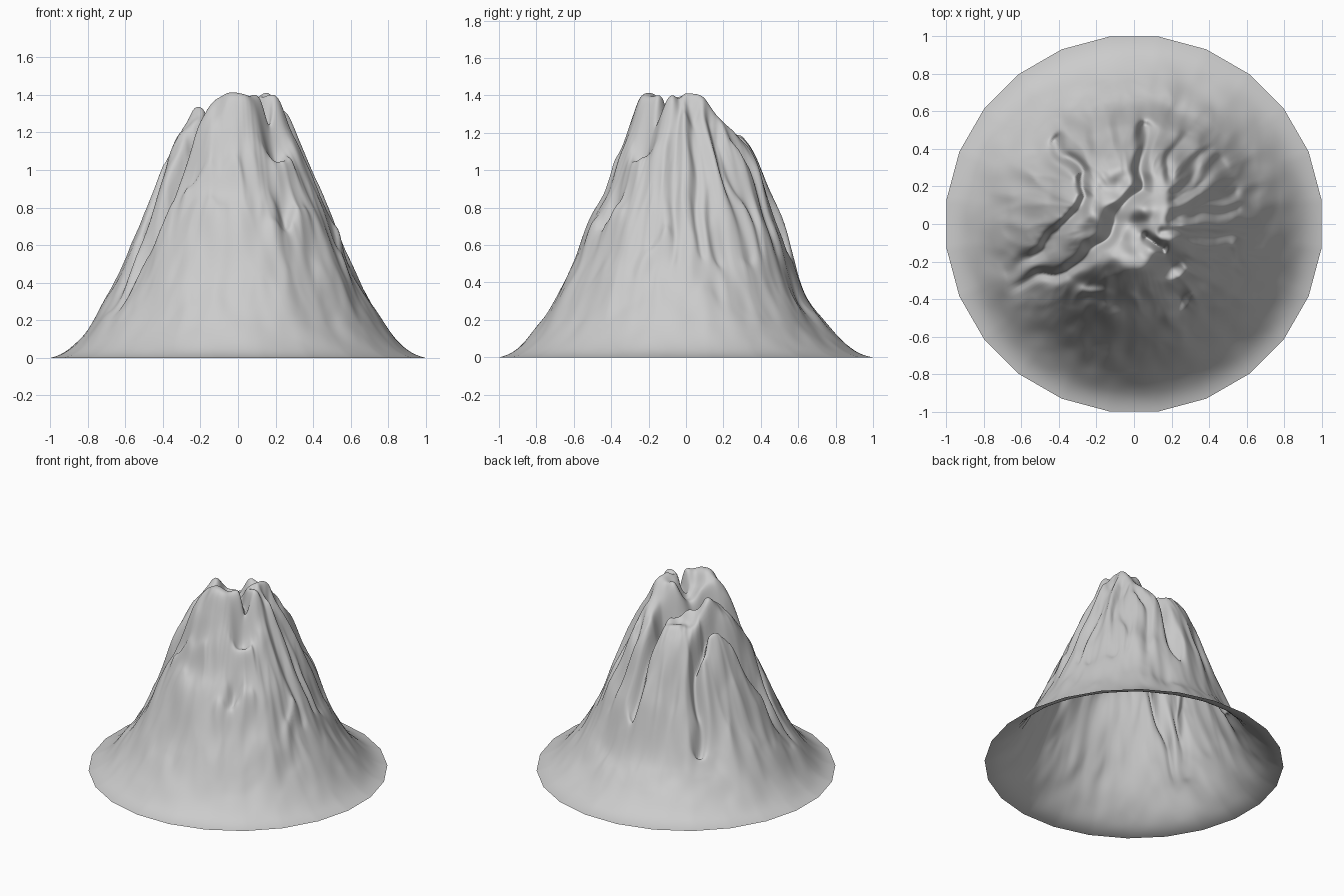
import bpy, bmesh, math
from mathutils import Vector, noise

if "Cube" in bpy.data.objects:
    bpy.data.objects.remove(bpy.data.objects["Cube"])

RINGS, SEGS, RIM_SIDES = 140, 288, 24

# Summit heights every 0.1 of radius, by side; the foot follows one curve
SUMMIT = {"right": (1.25, 1.37, 1.41, 1.23, .99),
          "back": (1.25, 1.33, 1.22, 1.18, 1.05),
          "left": (1.25, 1.26, 1.3, 1.22, 1.03),
          "front": (1.25, 1.33, 1.4, 1.26, .96)}
SIDES = list(SUMMIT)


def polar(deg, r):
    a = math.radians(deg)
    return (r * math.cos(a), r * math.sin(a))


# Carvings: depth (negative = raised ledge), half width, path
CARVINGS = [
    # two long canyons across the summit and down the left side
    (.2, .035, [(.06, .5), (.02, .18), (-.2, -.12), (-.35, -.25), (-.68, -.33)]),
    (.19, .035, [(-.42, .44), (-.26, .28), (-.25, .14), (-.48, -.14), (-.68, -.25)]),
    # cleft between the main peaks, then the front gully
    (.13, .025, [(.05, -.08), (.16, -.13)]),
    (.08, .04, [(.24, -.38), (.33, -.72)]),
    # ledges on the front right
    (-.05, .035, [(.27, -.26), (.1, -.34)]),
    (-.06, .035, [(.36, -.36), (.2, -.53)]),
    (-.07, .03, [(.52, -.13), (.6, -.28), (.58, -.48), (.36, -.72)]),
    (-.05, .028, [(0, -.39), (-.28, -.35)]),
]
# fan of gullies on the right and back sides
for k in range(6):
    deg = -14 + 13 * k + 4 * (k % 2)
    CARVINGS.append((.06 + .015 * (k % 2), .03, [polar(deg, .16 + .035 * k), polar(deg + 6, .56)]))
# broad hollows on the back and left
for deg in (70, 114, 160):
    CARVINGS.append((.05, .05, [polar(deg, .48), polar(deg + 4, .7)]))

# Local lifts and dips: x, y, height, spread
BUMPS = [(.19, -.22, -.19, .075), (.14, -.03, .04, .06), (-.02, -.2, .03, .06),
         (-.21, .06, .03, .06), (-.12, .2, -.06, .08), (.05, .06, .05, .05)]


def smooth(t):
    t = max(0.0, min(1.0, t))
    return t * t * (3 - 2 * t)


def station(side, i):
    heights = SUMMIT[side]
    i = abs(i)
    if i < len(heights):
        return heights[i]
    return 2.6 * max(0, 1 - i / 10) ** 1.75


def profile(side, r):
    # Catmull-Rom curve through the stations
    i = min(9, int(r * 10))
    t = r * 10 - i
    a, b, c, d = (station(side, i + k) for k in (-1, 0, 1, 2))
    z = b + .5 * t * (c - a + t * (2 * a - 5 * b + 4 * c - d + t * (3 * (b - c) + d - a)))
    if side == "back":
        z *= 1 - .22 * smooth((r - .52) / .15)
    return z


def path_distance(x, y, path):
    best = 9.0
    for (ax, ay), (bx, by) in zip(path, path[1:]):
        dx, dy = bx - ax, by - ay
        t = max(0, min(1, ((x - ax) * dx + (y - ay) * dy) / (dx * dx + dy * dy)))
        best = min(best, math.hypot(x - ax - t * dx, y - ay - t * dy))
    return best


def height(r, a):
    if r >= 1:
        return 0.0
    x, y = r * math.cos(a), r * math.sin(a)
    # wobble the radius so slopes bulge unevenly
    edge = smooth((1 - r) / .35) * smooth(r / .2)
    wob = edge * (noise.noise(Vector((x * 4, y * 4, 3))) * .025 +
                  noise.noise(Vector((x * 9, y * 9, 5))) * .015)
    q = (a / (math.pi / 2)) % 4
    i = int(q) % 4
    t = smooth(q - int(q))
    rr = max(0, min(1, r + wob))
    z = profile(SIDES[i], rr) * (1 - t) + profile(SIDES[(i + 1) % 4], rr) * t
    # canyons and ledges, with wandering paths
    wx = x + .04 * noise.noise(Vector((x * 7, y * 7, 7)))
    wy = y + .04 * noise.noise(Vector((x * 7, y * 7, 1)))
    for depth, width, path in CARVINGS:
        d = path_distance(wx, wy, path)
        if d < width * 3:
            z -= depth * math.exp(-(d / width) ** 2) * smooth((.8 - r) / .4)
    for bx, by, h, s in BUMPS:
        z += h * math.exp(-((x - bx) ** 2 + (y - by) ** 2) / (s * s))
    # downhill erosion streaks, gentler on the smooth front-left face
    mask = smooth((r - .2) / .25) * smooth((.85 - r) / .3)
    calm = 1 - .65 * math.exp(-((x + .1) ** 2 + (y + .6) ** 2) / .07)
    c, s = math.cos(a), math.sin(a)
    streak = abs(noise.noise(Vector((c * 4, s * 4, r * 4))))
    fine = abs(noise.noise(Vector((c * 8, s * 8, r * 6))))
    z -= mask * calm * (.05 * streak + .025 * fine)
    # small summit roughness
    z += .035 * noise.noise(Vector((x * 12, y * 12, .5))) * smooth((.45 - r) / .2)
    # round off the highest peaks
    if z > 1.36:
        z = 1.36 + .065 * math.tanh((z - 1.36) / .065)
    return max(0.0, z)


def rim_scale(a, r):
    # turn the outer edge into a coarse polygon
    step = 2 * math.pi / RIM_SIDES
    local = (a + step / 2) % step - step / 2
    return 1 + (.998 / math.cos(local) - 1) * r ** 8


# Mountain: one open shell, no floor
bm = bmesh.new()
top = bm.verts.new((0, 0, height(0, 0)))
rings = []
for k in range(1, RINGS + 1):
    r = k / RINGS
    ring = []
    for s in range(SEGS):
        a = 2 * math.pi * s / SEGS
        p = r * rim_scale(a, r)
        ring.append(bm.verts.new((p * math.cos(a), p * math.sin(a), height(r, a))))
    rings.append(ring)
for s in range(SEGS):
    n = (s + 1) % SEGS
    bm.faces.new((top, rings[0][s], rings[0][n]))
    for inner, outer in zip(rings, rings[1:]):
        bm.faces.new((inner[s], outer[s], outer[n], inner[n]))
for f in bm.faces:
    f.smooth = True
mesh = bpy.data.meshes.new("mountain")
bm.to_mesh(mesh)
bm.free()
mountain = bpy.data.objects.new("mountain", mesh)
bpy.context.collection.objects.link(mountain)
